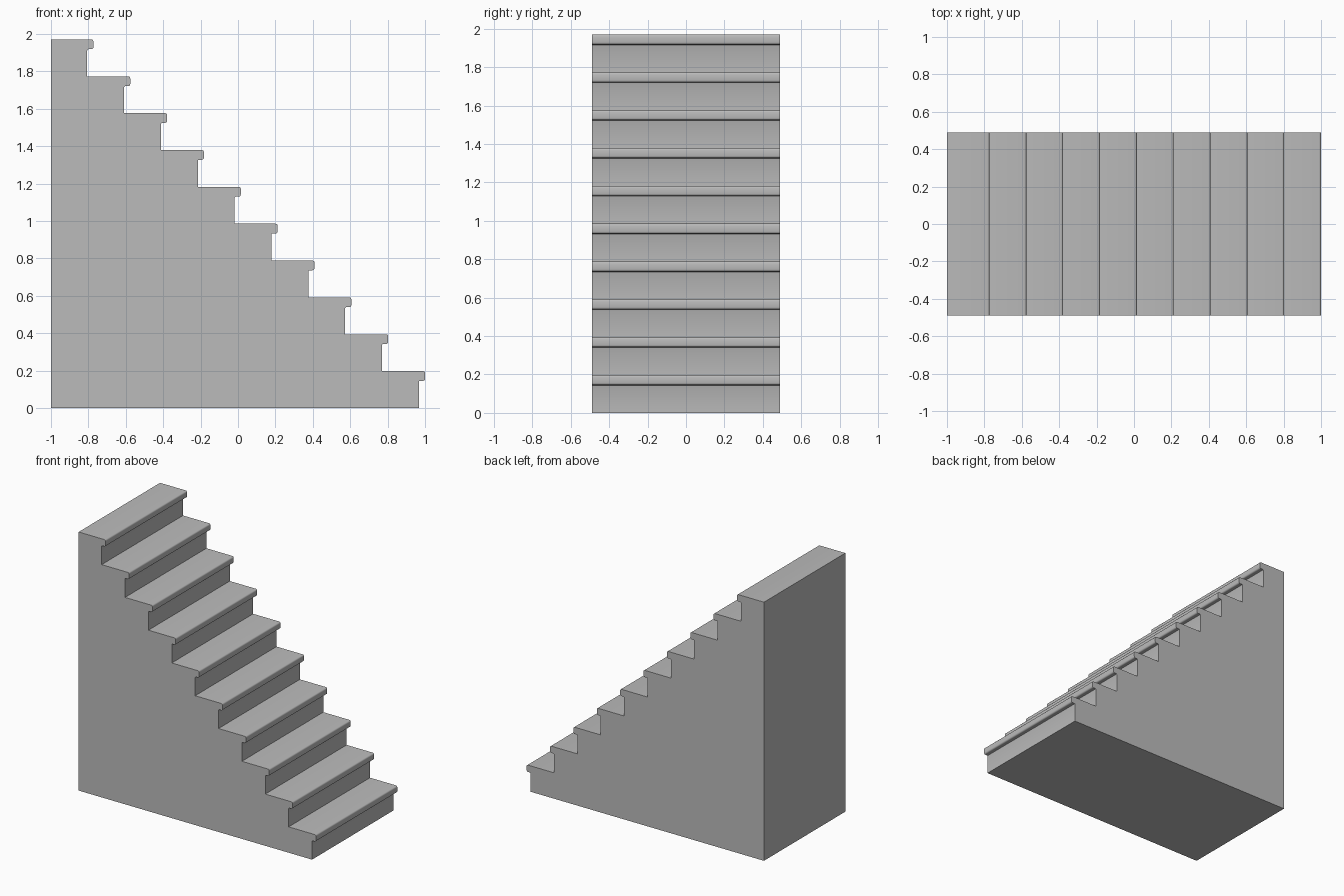
import bpy
import bmesh
from math import cos, sin, pi

cube = bpy.data.objects.get("Cube")
if cube:
    bpy.data.objects.remove(cube, do_unlink=True)

STEPS = 10
PITCH = 0.197        # rise and run of every step
HALF_WIDTH = 0.49
OVERHANG = 0.033     # tread nosing beyond the riser
NOSING = 0.052       # tread thickness
RADIUS = 0.011       # rounding of the nosing
COVE = 0.006         # small fillet under the nosing


def arc(cx, cz, radius, start, end, segments=3):
    """Points on an arc in the xz plane."""
    angles = [start + (end - start) * i / segments for i in range(segments + 1)]
    return [(cx + radius * cos(a), cz + radius * sin(a)) for a in angles]


# Side profile, running up the steps from the bottom
profile = [(-1, 0), (1 - OVERHANG, 0)]
for i in range(STEPS):
    tip = 1 - i * PITCH
    riser = tip - OVERHANG
    top = (i + 1) * PITCH
    under = top - NOSING
    if i:
        profile.append((riser, i * PITCH))
    profile += arc(riser + COVE, under - COVE, COVE, pi, pi / 2, 2)
    profile += arc(tip - RADIUS, under + RADIUS, RADIUS, -pi / 2, 0)
    profile += arc(tip - RADIUS, top - RADIUS, RADIUS, 0, pi / 2)
profile.append((-1, STEPS * PITCH))

# Solid staircase, extruded across its width
bm = bmesh.new()
side = bm.faces.new([bm.verts.new((x, -HALF_WIDTH, z)) for x, z in profile])
extruded = bmesh.ops.extrude_face_region(bm, geom=[side], use_keep_orig=True)
moved = [v for v in extruded["geom"] if isinstance(v, bmesh.types.BMVert)]
bmesh.ops.translate(bm, verts=moved, vec=(0, 2 * HALF_WIDTH, 0))
bmesh.ops.recalc_face_normals(bm, faces=bm.faces)
mesh = bpy.data.meshes.new("staircase")
bm.to_mesh(mesh)
bm.free()
staircase = bpy.data.objects.new("staircase", mesh)
bpy.context.collection.objects.link(staircase)

# Plain grey finish
grey = bpy.data.materials.new("light grey")
grey.use_nodes = True
grey.diffuse_color = (0.5, 0.5, 0.5, 1)
shader = next(n for n in grey.node_tree.nodes if n.type == "BSDF_PRINCIPLED")
shader.inputs["Base Color"].default_value = grey.diffuse_color
mesh.materials.append(grey)

bpy.ops.object.select_all(action="DESELECT")
staircase.select_set(True)
bpy.context.view_layer.objects.active = staircase
bpy.ops.object.shade_smooth_by_angle(angle=pi / 4.5)
